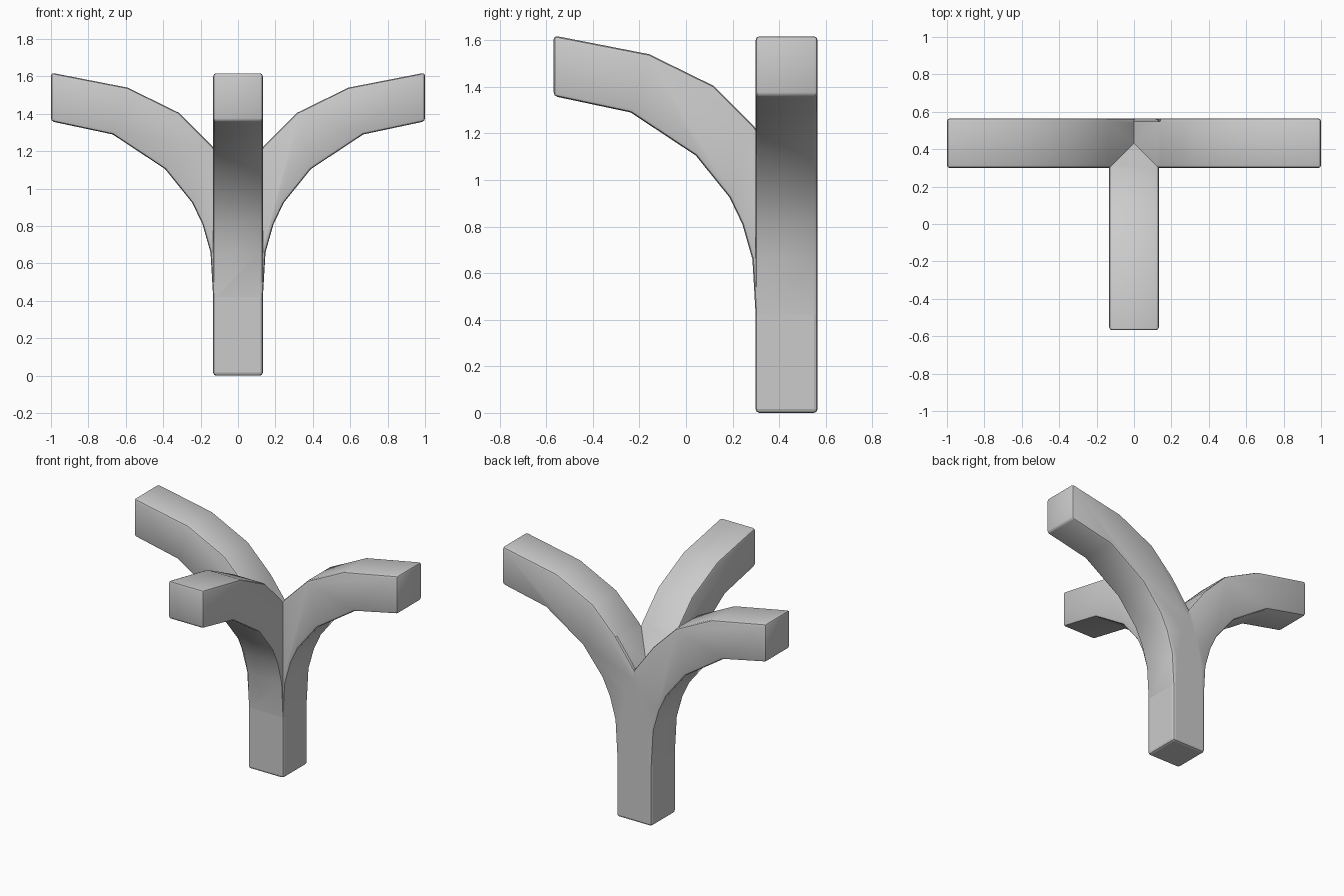
import bpy, bmesh, math

if "Cube" in bpy.data.objects:
    bpy.data.objects.remove(bpy.data.objects["Cube"])

HALF = 0.133      # half thickness of the square beam
POST_Y = 0.432    # post axis position in y

# Side profile of one bent beam: (distance from post axis, height)
inner = [(0.133, 0), (0.133, 0.42), (0.147, 0.66), (0.19, 0.81), (0.245, 0.925),
         (0.39, 1.105), (0.67, 1.29), (1.0, 1.36)]
outer = [(-0.133, 0), (-0.133, 0.42), (-0.122, 0.62), (-0.075, 0.86), (0.0, 1.04),
         (0.14, 1.23), (0.315, 1.405), (0.59, 1.54), (1.0, 1.62)]


def make_arm(name, angle):
    bm = bmesh.new()
    profile = inner + outer[::-1]
    c, s = math.cos(angle), math.sin(angle)
    rows = []
    for w in (-HALF, HALF):
        rows.append([bm.verts.new((r * c - w * s, POST_Y + r * s + w * c, z))
                     for r, z in profile])
    n = len(profile)
    bm.faces.new(rows[0])
    bm.faces.new(rows[1][::-1])
    for i in range(n):
        j = (i + 1) % n
        bm.faces.new((rows[0][i], rows[1][i], rows[1][j], rows[0][j]))
    bmesh.ops.recalc_face_normals(bm, faces=bm.faces)
    # softened outer edges
    sharp = [e for e in bm.edges if e.calc_face_angle() > math.radians(50)]
    bmesh.ops.bevel(bm, geom=sharp, offset=0.016, segments=2, profile=0.5,
                    affect='EDGES')
    me = bpy.data.meshes.new(name)
    bm.to_mesh(me)
    bm.free()
    ob = bpy.data.objects.new(name, me)
    bpy.context.collection.objects.link(ob)
    return ob


# Three identical bent beams sharing one post
stand = make_arm("branching_bracket", 0)
others = [make_arm("left_arm", math.pi), make_arm("front_arm", -math.pi / 2)]

# Merge into one solid
bpy.context.view_layer.objects.active = stand
stand.select_set(True)
for ob in others:
    ob.select_set(False)
    m = stand.modifiers.new("union", 'BOOLEAN')
    m.operation = 'UNION'
    m.solver = 'EXACT'
    m.object = ob
    bpy.ops.object.modifier_apply(modifier=m.name)
    bpy.data.objects.remove(ob, do_unlink=True)

bpy.ops.object.shade_smooth_by_angle(angle=math.radians(40))
